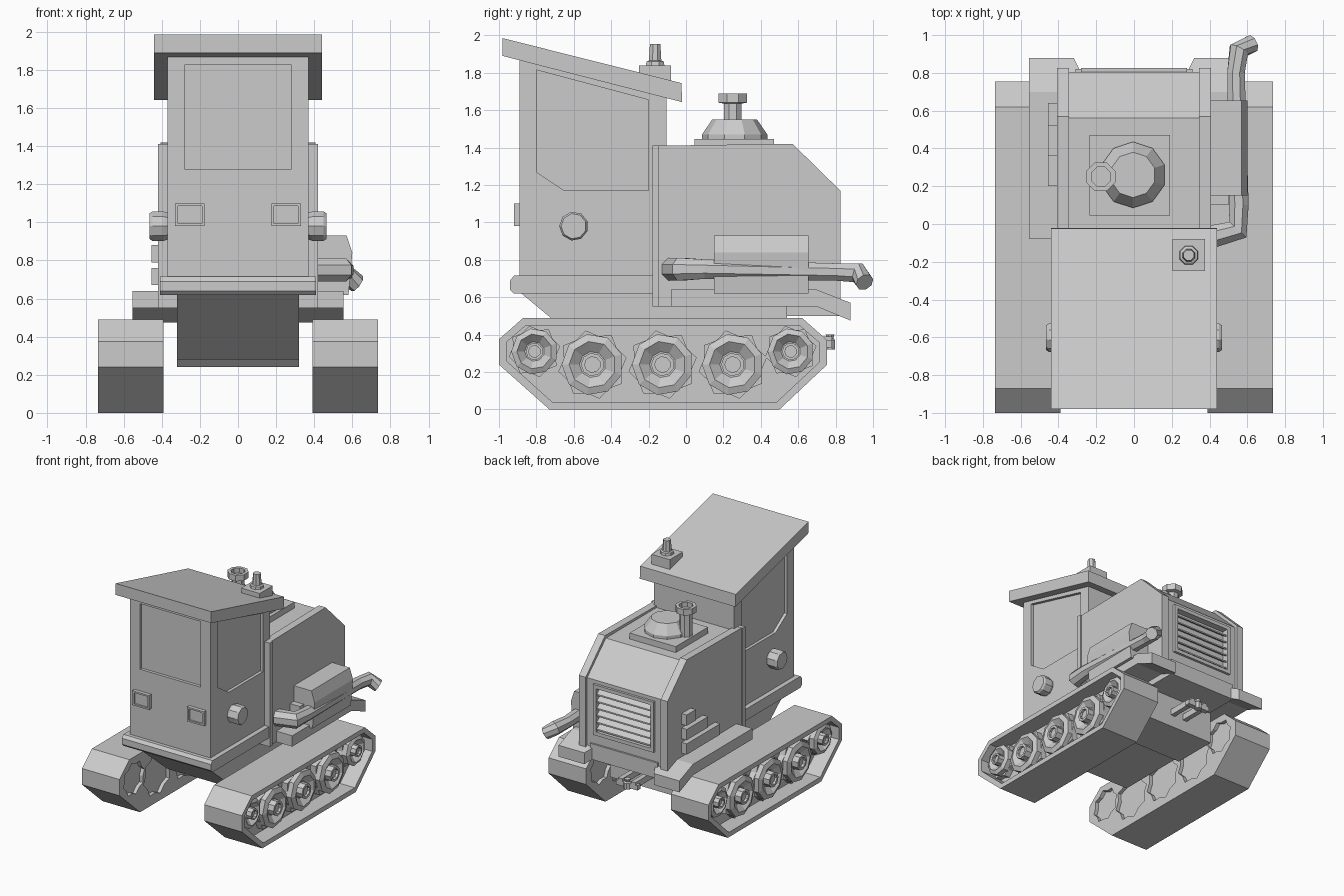
import bpy, bmesh
from math import pi, sin, cos
from mathutils import Vector

if "Cube" in bpy.data.objects:
    bpy.data.objects.remove(bpy.data.objects["Cube"])


def finish(name, bm):
    bmesh.ops.recalc_face_normals(bm, faces=bm.faces)
    me = bpy.data.meshes.new(name)
    bm.to_mesh(me)
    bm.free()
    ob = bpy.data.objects.new(name, me)
    bpy.context.collection.objects.link(ob)
    return ob


def loft(name, rings):
    """Skin a list of equal-length point rings and cap both ends."""
    bm = bmesh.new()
    rv = [[bm.verts.new(p) for p in r] for r in rings]
    n = len(rings[0])
    for a, b in zip(rv, rv[1:]):
        for i in range(n):
            j = (i + 1) % n
            bm.faces.new((a[i], a[j], b[j], b[i]))
    bm.faces.new(rv[0])
    bm.faces.new(rv[-1])
    return finish(name, bm)


def prism(name, pts, x0, x1):
    """Extrude a (y, z) outline along x."""
    return loft(name, [[(x, y, z) for y, z in pts] for x in (x0, x1)])


def box(name, x0, x1, y0, y1, z0, z1):
    return prism(name, [(y0, z0), (y1, z0), (y1, z1), (y0, z1)], x0, x1)


def lathe(name, prof, n, c, axis='Z', s=1):
    """Turn (radius, height) pairs about an axis through c."""
    rings = []
    for r, h in prof:
        ring = []
        for i in range(n):
            a = 2 * pi * (i + 0.5) / n
            u, v = r * cos(a), r * sin(a)
            p = (u, v, h) if axis == 'Z' else (h * s, u, v)
            ring.append(Vector(c) + Vector(p))
        rings.append(ring)
    return loft(name, rings)


def cut(ob, cutter):
    m = ob.modifiers.new("cut", 'BOOLEAN')
    m.operation, m.solver, m.object = 'DIFFERENCE', 'EXACT', cutter
    with bpy.context.temp_override(object=ob, active_object=ob):
        bpy.ops.object.modifier_apply(modifier=m.name)
    bpy.data.objects.remove(cutter)


def star(y, z, r):
    return [(y + q * cos(i * pi / 8 + 0.2), z + q * sin(i * pi / 8 + 0.2))
            for i in range(16) for q in [r if i % 2 == 0 else r * 0.84]]


# Tracks with recessed sides and five wheels each
outer = [(-.73, 0), (.5, 0), (.755, .24), (.755, .37), (.62, .49), (-.87, .49), (-1, .375), (-1, .24)]
inner = [(-.715, .04), (.485, .04), (.715, .255), (.715, .355), (.605, .45), (-.855, .45), (-.96, .36), (-.96, .26)]
wheels = [(-.81, .31, .14), (-.5, .24, .186), (-.125, .24, .186), (.25, .24, .186), (.56, .31, .14)]
for s, side in ((1, "right"), (-1, "left")):
    track = prism("track_" + side, outer, .39 * s, .735 * s)
    cut(track, prism("cutter", inner, .6 * s, .8 * s))
    for i, (y, z, r) in enumerate(wheels):
        cut(track, prism("cutter", star(y, z, r), .3 * s, .42 * s))
        prism(f"sprocket_{side}_{i}", star(y, z, r), .58 * s, .65 * s)
        k = r / .186
        dish = [(.165 * k, .64), (.165 * k, .69), (.125 * k, .705), (.07 * k, .665), (.062 * k, .665),
                (.062 * k, .72), (.042 * k, .72), (.042 * k, .70)]
        lathe(f"wheel_{side}_{i}", dish, 9, (0, y, z), 'X', s)

# Chassis and tow hitch
prism("chassis", [(-.88, .62), (-.47, .28), (.12, .28), (.16, .24), (.54, .24), (.54, .62)], -.32, .32)
box("rear_crossbar", -.31, .31, .5, .82, .5, .63)
for x in (-.06, .06):
    box("hitch_arm", x - .02, x + .02, .5, .78, .34, .39)
box("hitch_bar", -.1, .1, .74, .78, .33, .37)
lathe("hitch_pin", [(.03, .32), (.03, .37), (.02, .38), (.025, .4)], 8, (0, .77, 0))

# Fenders
fender = [(-.08, .55), (-.08, .64), (.7, .64), (.88, .57), (.88, .475), (.7, .55)]
for s in (1, -1):
    f = prism("fender", fender, .29 * s, .555 * s)
    cut(f, loft("cutter", [[(.2 * s, .8, z), (.28 * s, .8, z), (.34 * s, .92, z), (.2 * s, .92, z)] for z in (.4, .7)]))

# Engine hood with raised side panels and front flange
hood = prism("hood", [(-.16, .55), (-.16, 1.395), (.56, 1.395), (.805, 1.16), (.805, .55)], -.36, .36)
for s in (1, -1):
    prism("hood_side", [(-.16, .55), (-.16, 1.41), (.57, 1.42), (.825, 1.17), (.825, .55)], .345 * s, .408 * s)
box("hood_flange", -.42, .42, -.18, -.145, .55, 1.412)

# Rear grille
cut(hood, box("cutter", -.25, .25, .77, .9, .74, 1.1))
for x0, x1, z0, z1 in ((-.28, -.25, .71, 1.13), (.25, .28, .71, 1.13), (-.25, .25, .71, .74), (-.25, .25, 1.1, 1.13)):
    box("grille_frame", x0, x1, .79, .825, z0, z1)
for i in range(6):
    z = .75 + i * .058
    prism("grille_slat", [(.77, z + .045), (.815, z + .012), (.815, z), (.77, z + .025)], -.25, .25)

# Stepped vents on the left side
for y0, z0 in ((.2, .67), (.36, .79), (.52, .91)):
    box("side_vent", -.455, -.4, y0, .64, z0, z0 + .09)

# Hood-top plate, dome and stack
box("hood_plate", -.235, .19, .045, .47, 1.38, 1.445)
lathe("dome", [(.175, 1.44), (.175, 1.47), (.12, 1.55)], 10, (-.005, .26, 0))
lathe("stack", [(.05, 1.43), (.05, 1.635), (.082, 1.64), (.082, 1.69), (.055, 1.69), (.055, 1.65)], 8, (-.175, .25, 0))

# Side muffler box and exhaust pipe
loft("muffler_box", [[(.4, y, .62), (.58, y, .62), (.6, y, .84), (.57, y, .93), (.4, y, .93)] for y in (.15, .655)])
box("pipe_bracket", .4, .5, .1, .16, .7, .8)
path = [(.4, -.07, .75, .066), (.55, -.03, .75, .066), (.555, .1, .75, .056),
        (.54, .8, .735, .05), (.555, .92, .73, .056), (.625, .955, .68, .05)]
pts = [Vector(p[:3]) for p in path]
rings = []
for i, p in enumerate(pts):
    t = (pts[min(i + 1, 5)] - pts[max(i - 1, 0)]).normalized()
    u = t.cross(Vector((0, 0, 1))).normalized()
    v = u.cross(t)
    rings.append([p + path[i][3] * (u * cos(k * pi / 4 + .39) + v * sin(k * pi / 4 + .39)) for k in range(8)])
loft("exhaust_pipe", rings)

# Cabin with recessed windows
cab = prism("cabin", [(-.89, .62), (-.89, 1.9), (-.105, 1.7), (-.105, .62)], -.37, .37)
cut(cab, box("cutter", -.28, .28, -1, -.865, 1.28, 1.825))
for s in (1, -1):
    window = [(-.8, 1.815), (-.8, 1.27), (-.65, 1.17), (-.2, 1.17), (-.2, 1.655)]
    cut(cab, prism("cutter", window, .345 * s, .5 * s))
prism("cabin_base", [(-.92, .62), (-.94, .64), (-.94, .69), (-.92, .715), (-.15, .715), (-.15, .62)], -.41, .41)
prism("roof", [(-.98, 1.985), (-.98, 1.89), (-.02, 1.643), (-.025, 1.745)], -.44, .44)

# Headlights and side lamps
for s in (1, -1):
    lamp = box("headlight", .175 * s, .33 * s, -.92, -.87, .98, 1.1)
    cut(lamp, box("cutter", .19 * s, .315 * s, -1, -.905, .993, 1.087))
    lathe("side_lamp", [(.065, .35), (.078, .39), (.078, .45), (.068, .465)], 9, (0, -.6, .98), 'X', s)

# Roof beacon
box("beacon_base", .205, .375, -.25, -.08, 1.72, 1.84)
lathe("beacon", [(.055, 1.83), (.05, 1.86), (.036, 1.865), (.03, 1.955)], 8, (.29, -.165, 0))
